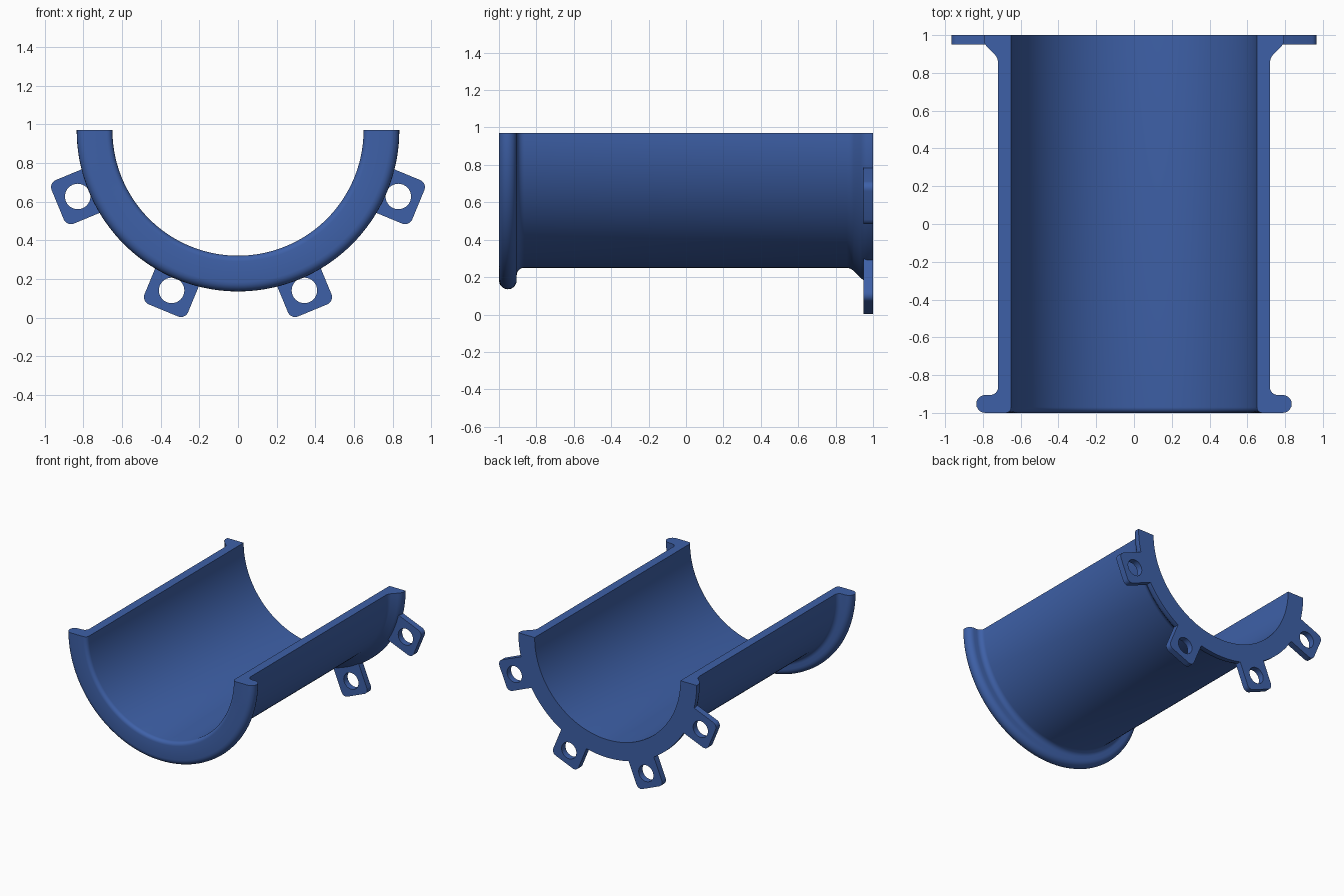
import bpy, bmesh, math
from mathutils import Matrix, Vector

if "Cube" in bpy.data.objects:
    bpy.data.objects.remove(bpy.data.objects["Cube"])

AXIS_Z = 0.97
blue = bpy.data.materials.new("blue")
blue.diffuse_color = (0.048, 0.118, 0.39, 1)
blue.use_nodes = True
blue.node_tree.nodes["Principled BSDF"].inputs["Base Color"].default_value = blue.diffuse_color


def arc(cx, cy, r, a0, a1, n):
    """Points on an arc, angles in degrees."""
    return [(cx + r * math.cos(math.radians(a0 + (a1 - a0) * i / n)),
             cy + r * math.sin(math.radians(a0 + (a1 - a0) * i / n))) for i in range(n + 1)]


def finish(obj):
    bpy.ops.object.select_all(action='DESELECT')
    obj.select_set(True)
    bpy.context.view_layer.objects.active = obj
    bpy.ops.object.shade_smooth_by_angle(angle=math.radians(32))


# Half pipe: closed (radius, y) wall section with rounded front rim and rear flange
section = (
    arc(0.68, -0.97, 0.03, 180, 270, 5)              # softened front bore edge
    + arc(0.7875, -0.9525, 0.0475, -90, 90, 10)      # rounded rim
    + arc(0.76, -0.865, 0.04, 270, 180, 6)           # fillet into the wall
    + [(0.72, 0.86), (0.725, 0.88), (0.736, 0.896),  # flare up to the flange
       (0.773, 0.933), (0.788, 0.95), (0.795, 0.97),
       (0.795, 1.0), (0.65, 1.0)]
)
bm = bmesh.new()
STEPS = 72
rings = []
for i in range(STEPS + 1):
    a = math.pi + math.pi * i / STEPS
    rings.append([bm.verts.new((r * math.cos(a), y, AXIS_Z + r * math.sin(a)))
                  for r, y in section])
n = len(section)
for p, q in zip(rings, rings[1:]):
    for j in range(n):
        k = (j + 1) % n
        bm.faces.new((p[j], p[k], q[k], q[j]))
bm.faces.new(rings[0])
bm.faces.new(rings[-1])
bmesh.ops.recalc_face_normals(bm, faces=bm.faces)
mesh = bpy.data.meshes.new("half_pipe")
bm.to_mesh(mesh)
bm.free()
mesh.materials.append(blue)
pipe = bpy.data.objects.new("half_pipe", mesh)
bpy.context.collection.objects.link(pipe)
finish(pipe)

# Bolt tabs: rounded plates with a hole, spaced around the rear flange
R_OUT, HALF, C = 1.01, 0.122, 0.04
outline = ([(0.775, -HALF)]
           + arc(R_OUT - C, -HALF + C, C, -90, 0, 6)
           + arc(R_OUT - C, HALF - C, C, 0, 90, 6)
           + [(0.775, HALF)])
hole = arc(0.898, 0, 0.066, 0, 360, 32)[:-1]


def bolt_tab(name, deg):
    cu = bpy.data.curves.new(name, 'CURVE')
    cu.dimensions = '2D'
    cu.fill_mode = 'BOTH'
    cu.extrude = 0.025
    for pts in (outline, hole):
        s = cu.splines.new('POLY')
        s.points.add(len(pts) - 1)
        for p, (x, y) in zip(s.points, pts):
            p.co = (x, y, 0, 1)
        s.use_cyclic_u = True
    cu.materials.append(blue)
    obj = bpy.data.objects.new(name, cu)
    bpy.context.collection.objects.link(obj)
    a = math.radians(deg)
    c, s = math.cos(a), math.sin(a)
    # local x points outwards, local z along the pipe
    obj.matrix_world = Matrix(((c, -s, 0, 0), (0, 0, -1, 0.975), (s, c, 0, AXIS_Z), (0, 0, 0, 1)))
    bpy.ops.object.select_all(action='DESELECT')
    obj.select_set(True)
    bpy.context.view_layer.objects.active = obj
    bpy.ops.object.convert(target='MESH')
    obj = bpy.context.view_layer.objects.active
    b = bmesh.new()
    b.from_mesh(obj.data)
    bmesh.ops.remove_doubles(b, verts=b.verts, dist=1e-5)
    bmesh.ops.recalc_face_normals(b, faces=b.faces)
    b.to_mesh(obj.data)
    b.free()
    finish(obj)


for i in range(4):
    bolt_tab(f"bolt_tab_{i + 1}", 202.5 + 45 * i)
